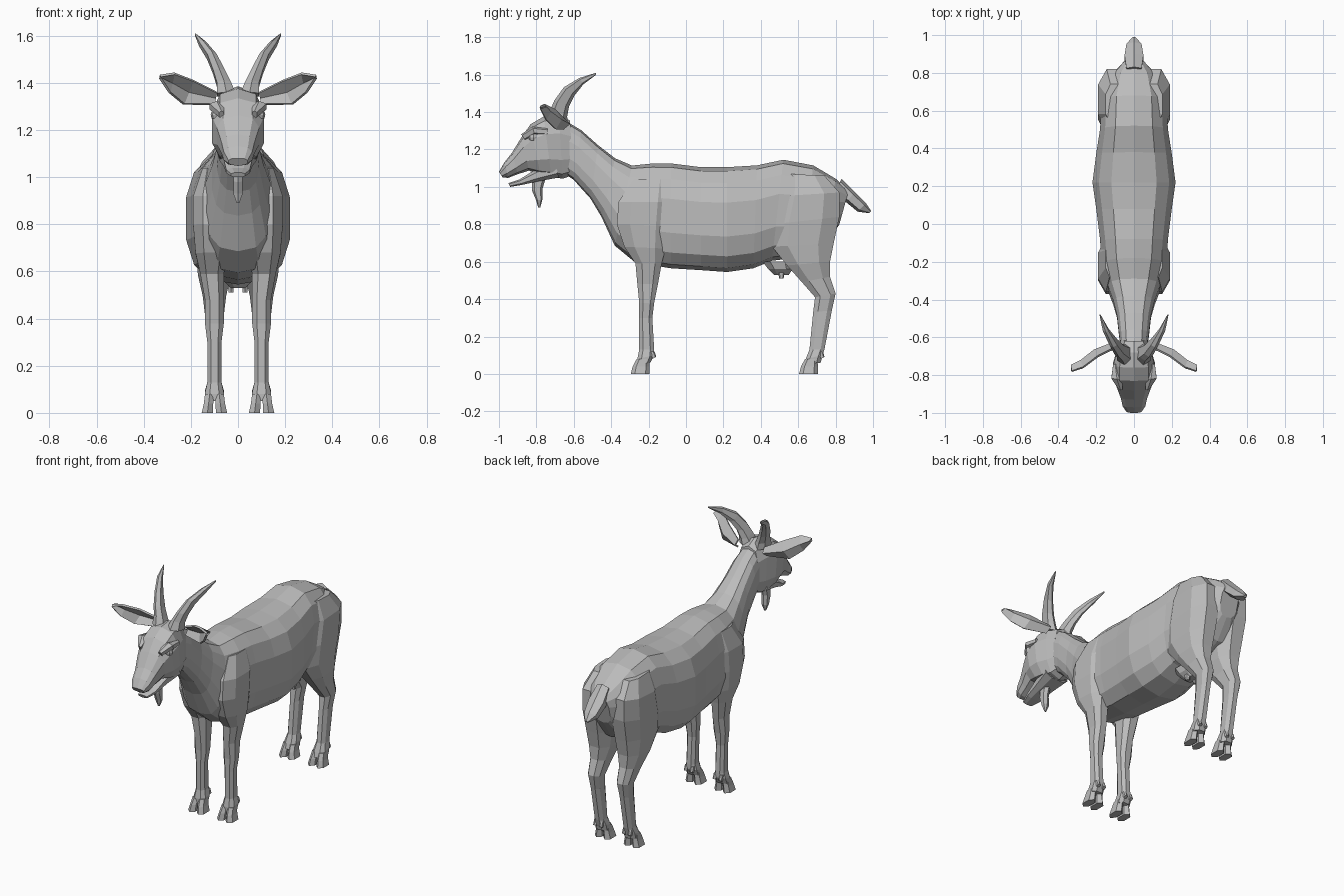
import bpy
import bmesh
from math import sin, cos, pi
from mathutils import Vector

# Table values are hundredths of a unit
UNIT = 0.01

default_cube = bpy.data.objects.get("Cube")
if default_cube:
    bpy.data.objects.remove(default_cube, do_unlink=True)

# One plain coat colour
coat = bpy.data.materials.new("plain_grey")
coat.use_nodes = True
grey = (0.5, 0.5, 0.5, 1.0)
coat.diffuse_color = grey
coat.node_tree.nodes["Principled BSDF"].inputs["Base Color"].default_value = grey


def finish(name, bm):
    """Turn a bmesh into a flat shaded, coloured object."""
    bmesh.ops.recalc_face_normals(bm, faces=bm.faces)
    mesh = bpy.data.meshes.new(name)
    bm.to_mesh(mesh)
    bm.free()
    mesh.materials.append(coat)
    obj = bpy.data.objects.new(name, mesh)
    bpy.context.collection.objects.link(obj)
    return obj


def rounded(value, power):
    return (1 if value > 0 else -1) * abs(value) ** power


def cross_section(ring, sides, side, power):
    """Rounded section spanning two side-profile points, half width w, centred on x."""
    start_y, start_z, end_y, end_z, w = ring[:5]
    x = ring[5] if len(ring) > 5 else 0
    start, end = Vector((0, start_y, start_z)), Vector((0, end_y, end_z))
    middle, half = (start + end) / 2, (start - end) / 2
    stretch = cos(pi / sides) ** power
    points = []
    for i in range(sides):
        angle = (i + 0.5) * 2 * pi / sides
        across = rounded(cos(angle), power) / stretch
        along = rounded(sin(angle), power) / stretch
        point = middle + half * along
        point.x = side * x + w * across
        points.append(point * UNIT)
    return points


def loft(name, rings, sides=8, side=1, power=0.8):
    """Skin a row of cross sections and cap both ends."""
    bm = bmesh.new()
    loops = [[bm.verts.new(p) for p in cross_section(r, sides, side, power)]
             for r in rings]
    for lower, upper in zip(loops, loops[1:]):
        for i in range(sides):
            j = (i + 1) % sides
            bm.faces.new((lower[i], lower[j], upper[j], upper[i]))
    bm.faces.new(loops[0])
    bm.faces.new(loops[-1])
    return finish(name, bm)


def ear(name, upper, lower, side):
    """Cupped leaf between an upper and a lower edge."""
    bm = bmesh.new()
    rows = []
    for top, bottom in zip(upper, lower):
        top, bottom = Vector(top), Vector(bottom)
        fold = (top + bottom) / 2 + Vector((0, 3, 0))
        row = []
        for point in (top, fold, bottom):
            point = point * UNIT
            point.x *= side
            row.append(bm.verts.new(point))
        rows.append(row)
    for a, b in zip(rows, rows[1:]):
        for i in range(2):
            bm.faces.new((a[i], a[i + 1], b[i + 1], b[i]))
    obj = finish(name, bm)
    thickness = obj.modifiers.new("thickness", "SOLIDIFY")
    thickness.thickness = 0.012
    thickness.offset = 0


def eye(name, side):
    bm = bmesh.new()
    bmesh.ops.create_uvsphere(bm, u_segments=8, v_segments=6, radius=0.028)
    bmesh.ops.translate(bm, verts=bm.verts, vec=(side * 0.088, -0.815, 1.265))
    finish(name, bm)


# Neck, barrel and rump in one skin
loft("body", [
    (-66, 136, -66, 108, 7), (-56, 130, -60, 104, 8), (-47, 122, -51, 94, 9),
    (-38, 115, -45, 84, 11), (-29, 111, -38, 69, 14), (-18, 112, -27, 60, 17),
    (-8, 112, -8, 57, 18), (8, 110, 8, 56, 20), (22, 110, 22, 55, 22),
    (38, 111, 36, 57, 20), (52, 114, 46, 61, 18), (68, 111, 62, 63, 17),
    (80, 104, 74, 68, 13), (87, 98, 82, 80, 6),
], sides=14, power=0.75)

# Skull and muzzle, with an open lower jaw below
loft("head", [
    (-62, 135, -60, 107, 7), (-68, 138, -66, 105, 9), (-76, 137, -72, 106, 11),
    (-83, 133, -78, 107, 11), (-88, 126, -84, 109, 9), (-93, 118, -90, 107, 7),
    (-97, 113, -95, 105, 6), (-100, 108, -98, 105, 4),
], sides=10, power=0.75)
loft("lower_jaw", [
    (-70, 114, -68, 105, 8), (-81, 109, -79, 103, 6),
    (-89, 104, -88, 101, 5), (-95, 102, -94, 100, 3),
])
loft("beard", [
    (-82, 106, -75, 106, 2), (-82, 98, -77, 99, 2),
    (-80, 93, -77, 93, 2), (-79, 89, -78, 89, 0.5),
], sides=6)

# Short flat tail
loft("tail", [
    (83, 104, 80, 97, 4), (90, 97, 86, 92, 5),
    (96, 91, 92, 87, 4), (99, 87, 98, 86, 1),
], sides=6)

loft("udder", [(41, 60, 57, 60, 7), (44, 56, 57, 56, 6), (47, 53, 55, 53, 3)])

# Leg skins run from the shoulder or hip down to the pastern
fore_leg = [
    (-28, 104, -9, 104, 4, 11), (-36, 92, -8, 92, 8, 11), (-37, 80, -9, 79, 8, 11),
    (-33, 68, -11, 67, 7, 11), (-27, 59, -13, 59, 5, 11), (-26, 48, -15, 48, 4, 10),
    (-25, 38, -17, 38, 4, 10), (-25, 30, -18, 30, 3, 10), (-25, 13, -17, 13, 3, 10),
    (-26, 8, -17, 10, 4, 10), (-26, 5, -19, 6, 4, 10),
]
hind_leg = [
    (53, 107, 74, 106, 5, 10), (50, 95, 82, 97, 9, 10), (46, 80, 82, 84, 9, 10),
    (46, 68, 79, 70, 8, 10), (54, 58, 77, 60, 7, 10), (62, 49, 77, 52, 5, 10),
    (69, 41, 80, 43, 4, 10), (68, 33, 78, 34, 3, 10), (66, 13, 74, 13, 3, 10),
    (64, 8, 73, 10, 4, 10), (63, 5, 72, 6, 4, 10),
]
horn = [
    (-74, 136, -64, 134, 4, 5), (-72, 141, -64, 138, 3, 6), (-70, 146, -63, 143, 2.5, 8),
    (-65, 153, -60, 149, 2, 11), (-57, 158, -55, 155, 1.5, 15), (-48, 161, -48, 160, 0.3, 18),
]
brow = [(-88, 128, -86, 125, 1, 7), (-82, 132, -81, 128, 3, 9), (-74, 131, -74, 128, 1, 10)]
ear_top = [(9, -65, 136), (19, -70, 141), (27, -76, 144), (33, -78, 143)]
ear_bottom = [(10, -66, 131), (23, -70, 131), (29, -75, 136), (33, -78, 142)]


def foot(name, toe_y, side):
    """Two splayed hooves and two dewclaws behind them."""
    for label, spread in (("inner", -1), ("outer", 1)):
        loft(f"{name}_{label}_hoof", [
            (toe_y + 3, 8, toe_y + 9, 8, 2, 10 + 2 * spread),
            (toe_y + 1, 4, toe_y + 9, 4, 2, 10 + 2.5 * spread),
            (toe_y, 0, toe_y + 9, 0, 2.4, 10 + 3 * spread),
        ], sides=6, side=side)
        loft(f"{name}_{label}_dewclaw", [
            (toe_y + 9, 12, toe_y + 12, 12, 1, 10 + 2 * spread),
            (toe_y + 11, 8, toe_y + 13, 9, 1, 10 + 2 * spread),
        ], sides=6, side=side)


# Paired parts; the model's left is +x
for side_name, side in (("left", 1), ("right", -1)):
    loft(f"{side_name}_front_leg", fore_leg, side=side)
    loft(f"{side_name}_hind_leg", hind_leg, side=side)
    foot(f"{side_name}_front", -29, side)
    foot(f"{side_name}_hind", 61, side)
    loft(f"{side_name}_horn", horn, sides=6, side=side)
    loft(f"{side_name}_brow", brow, sides=6, side=side)
    loft(f"{side_name}_teat", [(49, 56, 53, 56, 1.5, 3), (50, 51, 52, 51, 1, 3)],
         sides=6, side=side)
    ear(f"{side_name}_ear", ear_top, ear_bottom, side)
    eye(f"{side_name}_eye", side)
